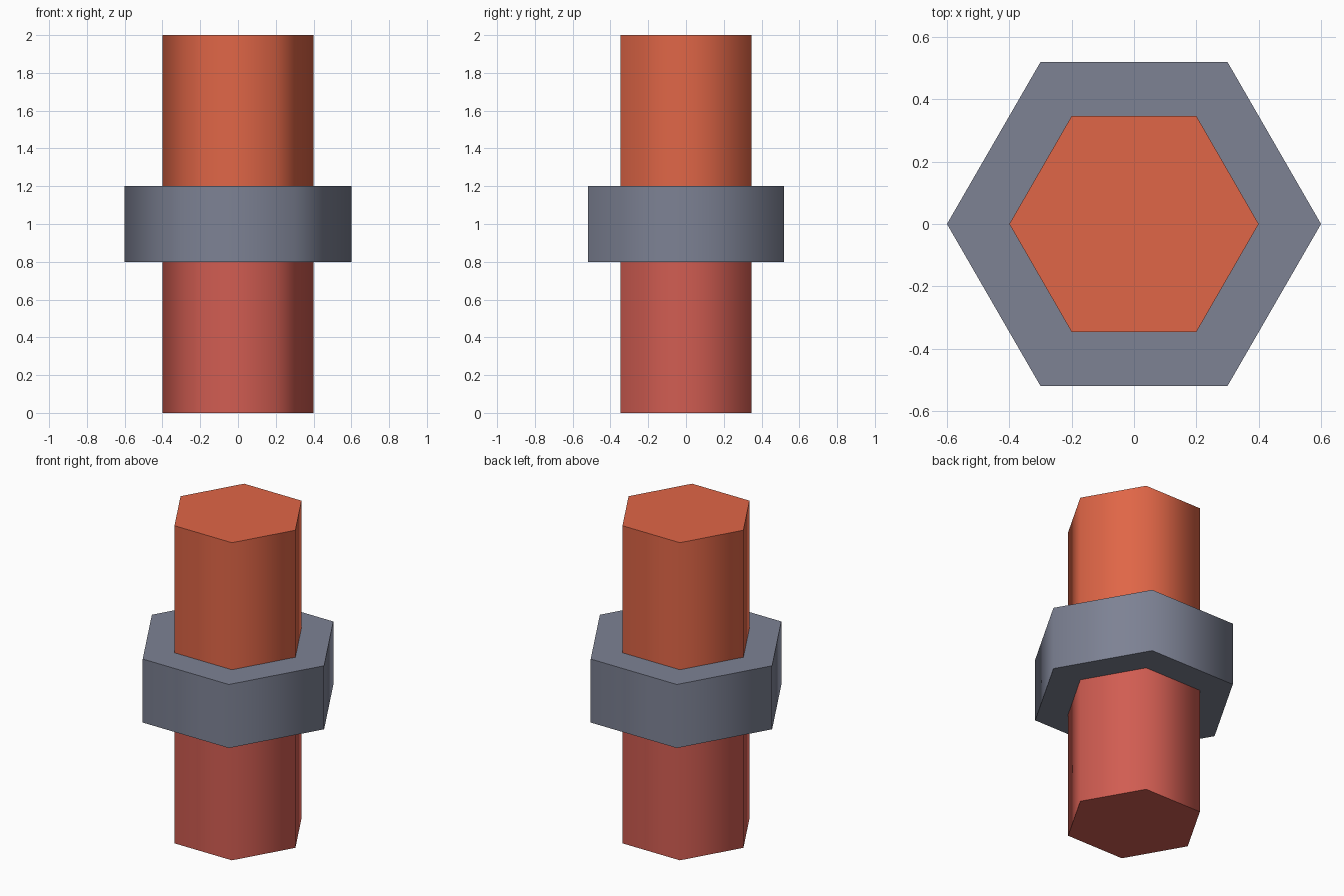
import bpy, bmesh, math

if "Cube" in bpy.data.objects:
    bpy.data.objects.remove(bpy.data.objects["Cube"])


def material(name, rgb):
    m = bpy.data.materials.new(name)
    m.diffuse_color = (*rgb, 1.0)
    m.use_nodes = True
    m.node_tree.nodes["Principled BSDF"].inputs["Base Color"].default_value = m.diffuse_color
    return m


def hex_prism(name, radius, z0, z1, mat):
    """Six-sided prism with corners on the x axis, smooth sides and sharp rims."""
    bm = bmesh.new()
    ring = [bm.verts.new((radius * math.cos(k * math.pi / 3),
                          radius * math.sin(k * math.pi / 3), z0)) for k in range(6)]
    base = bm.faces.new(ring)
    top = bmesh.ops.extrude_face_region(bm, geom=[base], use_keep_orig=True)["geom"]
    bmesh.ops.translate(bm, vec=(0, 0, z1 - z0),
                        verts=[v for v in top if isinstance(v, bmesh.types.BMVert)])
    bmesh.ops.recalc_face_normals(bm, faces=bm.faces)
    mesh = bpy.data.meshes.new(name)
    bm.to_mesh(mesh)
    bm.free()
    mesh.materials.append(mat)
    obj = bpy.data.objects.new(name, mesh)
    bpy.context.collection.objects.link(obj)
    bpy.ops.object.select_all(action='DESELECT')
    obj.select_set(True)
    bpy.context.view_layer.objects.active = obj
    bpy.ops.object.shade_smooth_by_angle(angle=math.radians(75))
    return obj


red = material("muted red", (0.638, 0.109, 0.084))
orange = material("burnt orange", (0.745, 0.133, 0.063))
grey = material("slate grey", (0.205, 0.223, 0.296))

# Two shaft halves meeting inside the collar
hex_prism("lower_shaft", 0.4, 0.0, 1.0, red)
hex_prism("upper_shaft", 0.4, 1.0, 2.0, orange)

# Wide collar around the middle
hex_prism("collar", 0.6, 0.8, 1.2, grey)
